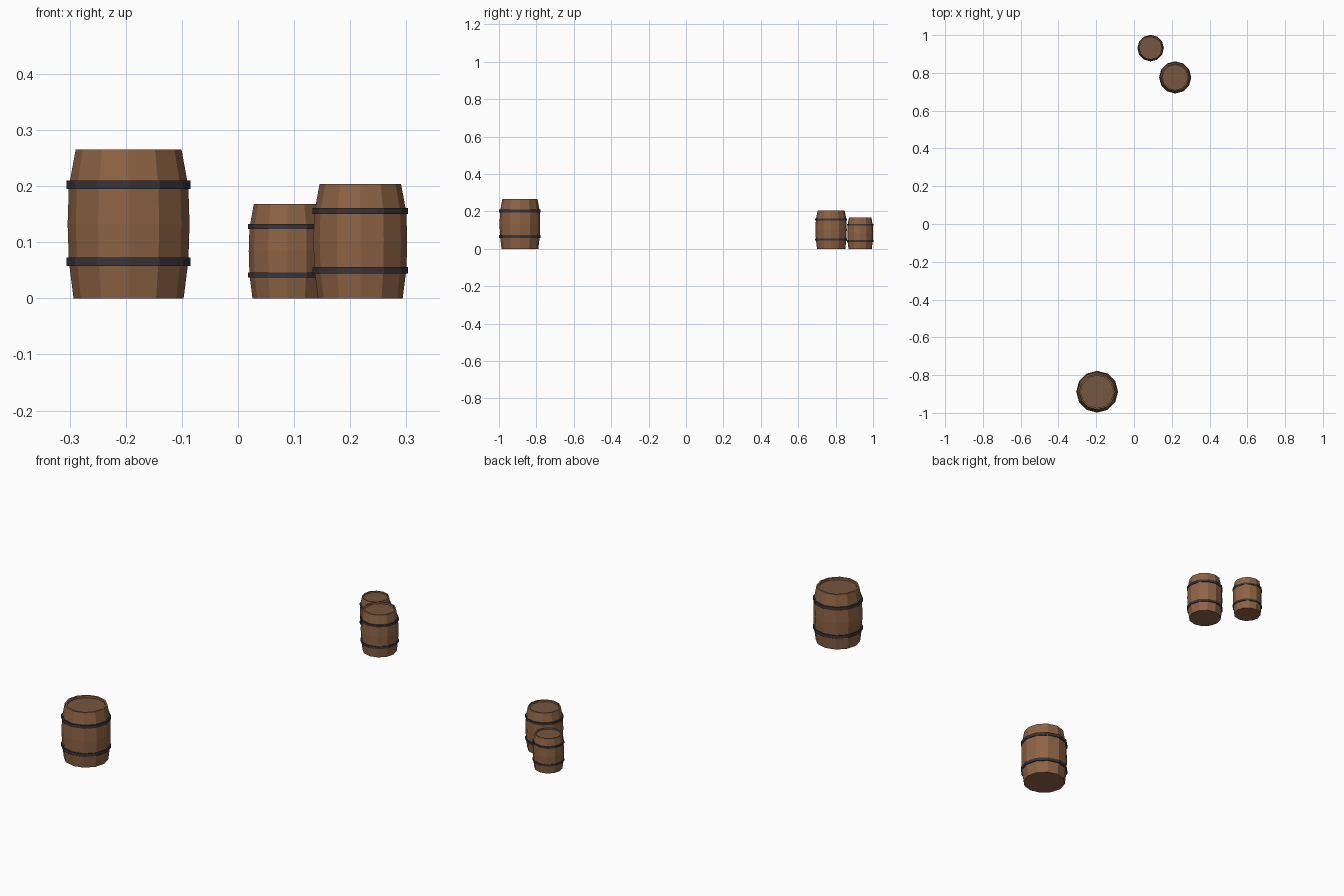
import bpy, bmesh, math

if "Cube" in bpy.data.objects:
    bpy.data.objects.remove(bpy.data.objects["Cube"])

SIDES = 12


def material(name, rgb):
    m = bpy.data.materials.new(name)
    m.diffuse_color = (*rgb, 1)
    m.use_nodes = True
    m.node_tree.nodes["Principled BSDF"].inputs["Base Color"].default_value = m.diffuse_color
    return m


STAVE = material("stave_wood", (0.27, 0.125, 0.058))
LID = material("lid_wood", (0.18, 0.092, 0.05))
IRON = material("dark_iron", (0.038, 0.036, 0.042))


def lathe(name, profile, loc, scale, mats, closed=False, turn=0.0):
    """Spin a (radius, height) profile into a flat-faced solid."""
    bm = bmesh.new()
    rings = []
    for r, z in profile:
        ring = []
        for i in range(SIDES):
            a = turn + 2 * math.pi * i / SIDES
            ring.append(bm.verts.new((r * math.cos(a) * scale,
                                      r * math.sin(a) * scale, z * scale)))
        rings.append(ring)
    pairs = list(zip(rings, rings[1:]))
    if closed:
        pairs.append((rings[-1], rings[0]))
    for lo, hi in pairs:
        for i in range(SIDES):
            j = (i + 1) % SIDES
            bm.faces.new((lo[i], lo[j], hi[j], hi[i]))
    if not closed:
        bm.faces.new(rings[0][::-1])
        lid = bm.faces.new(rings[-1])
        lid.material_index = len(mats) - 1
    bmesh.ops.recalc_face_normals(bm, faces=bm.faces)
    me = bpy.data.meshes.new(name)
    bm.to_mesh(me)
    bm.free()
    for m in mats:
        me.materials.append(m)
    ob = bpy.data.objects.new(name, me)
    ob.location = loc
    bpy.context.collection.objects.link(ob)
    return ob


# bulging body with a thin rim and sunken lid, for a barrel of height 1
BODY = [(0.370, 0), (0.402, 0.25), (0.410, 0.5), (0.402, 0.75),
        (0.356, 1), (0.325, 1), (0.325, 0.96)]


def hoop(z):
    h = 0.028
    return [(0.390, z - h), (0.418, z - h), (0.418, z + h), (0.390, z + h)]


def barrel(label, x, y, size):
    loc = (x, y, 0)
    lathe(label + "_barrel_body", BODY, loc, size, [STAVE, LID])
    for part, z in (("lower", 0.247), ("upper", 0.763)):
        lathe(f"{label}_barrel_{part}_hoop", hoop(z), loc, size, [IRON], True)


barrel("large", -0.195, -0.888, 0.265)
barrel("medium", 0.218, 0.776, 0.204)
barrel("small", 0.088, 0.931, 0.168)
